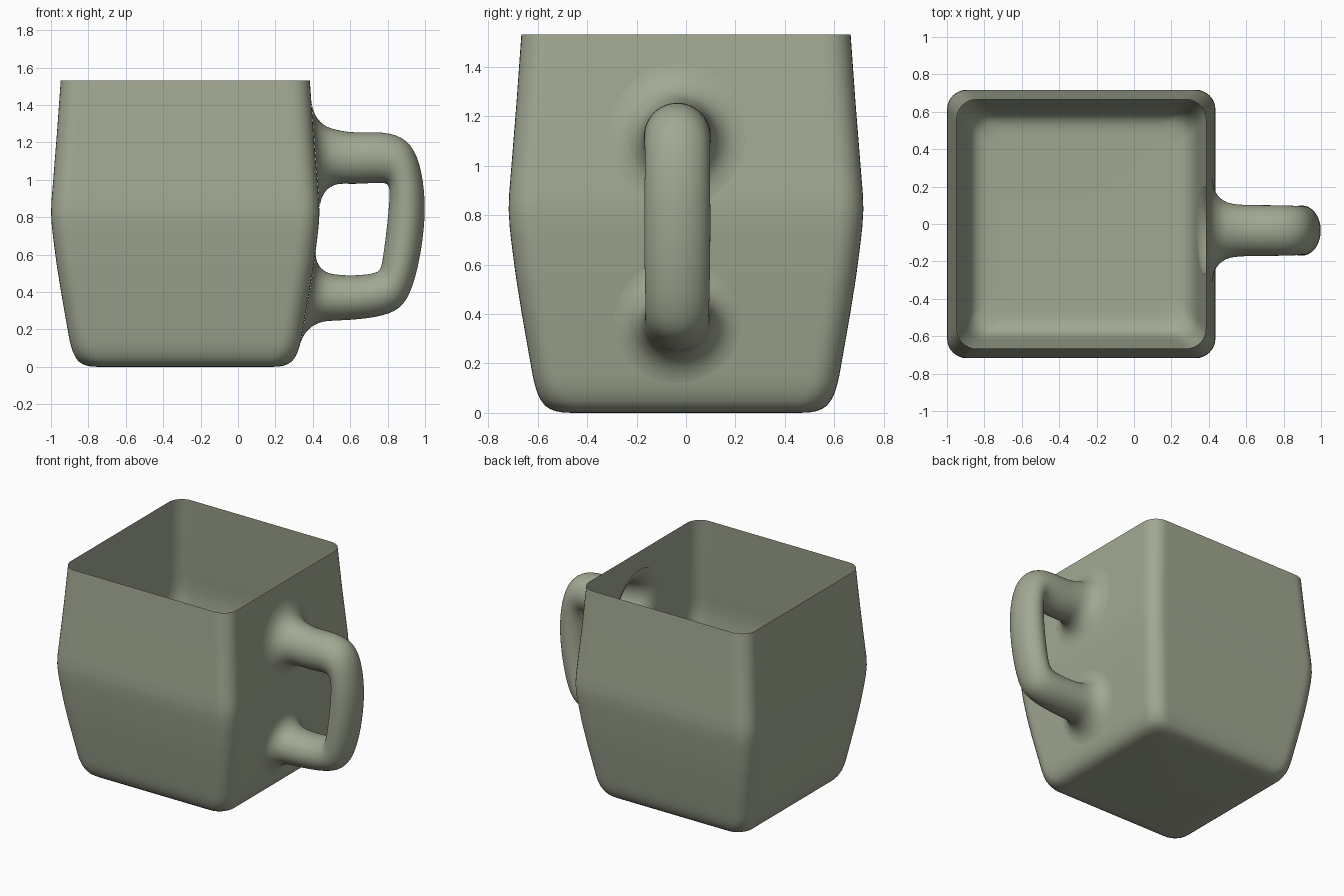
import bpy, bmesh, math

if "Cube" in bpy.data.objects:
    bpy.data.objects.remove(bpy.data.objects["Cube"])

CX, CY = -0.282, -0.035           # body centre in x, handle centre in y
# body profile: (height, half width)
PROFILE = [(0, .46), (.002, .50), (.007, .528), (.016, .551), (.03, .571), (.05, .586),
           (.08, .601), (.115, .612), (.15, .62), (.28, .643),
           (.4, .664), (.55, .688), (.68, .705), (.75, .713), (.82, .7175), (.89, .715),
           (1.0, .706), (1.25, .686), (1.53, .666)]
# handle roots: (centre z, flare radius z, flare radius y)
ROOTS = [(1.125, .29, .28), (.37, .25, .26)]

clay = bpy.data.materials.new("grey_green_clay")
clay.diffuse_color = (.36, .395, .29, 1)
clay.use_nodes = True
clay.node_tree.nodes["Principled BSDF"].inputs["Base Color"].default_value = clay.diffuse_color


def half_width(z):
    for (z0, h0), (z1, h1) in zip(PROFILE, PROFILE[1:]):
        if z <= z1:
            return h0 + (h1 - h0) * (z - z0) / (z1 - z0)
    return PROFILE[-1][1]


def wall(z):
    return CX + half_width(z)


def square_ring(h, r=.105, n=40, c=8):
    """Rounded square, counter-clockwise."""
    s, pts = h - r, []
    side = [(h, -s + 2 * s * i / n) for i in range(n)]
    side += [(s + r * math.cos(a), s + r * math.sin(a))
             for a in (math.pi / 2 * i / c for i in range(c))]
    for ca, sa in [(1, 0), (0, 1), (-1, 0), (0, -1)]:
        pts += [(x * ca - y * sa, x * sa + y * ca) for x, y in side]
    return pts


def loft(bm, rings):
    rows = [[bm.verts.new(p) for p in ring] for ring in rings]
    for a, b in zip(rows, rows[1:]):
        for i in range(len(a)):
            j = (i + 1) % len(a)
            bm.faces.new((a[i], a[j], b[j], b[i]))
    return rows


def finish(bm, name):
    me = bpy.data.meshes.new(name)
    bm.to_mesh(me)
    bm.free()
    ob = bpy.data.objects.new(name, me)
    bpy.context.collection.objects.link(ob)
    me.materials.append(clay)
    for p in me.polygons:
        p.use_smooth = True
    return ob


# Cup body: thin open shell with a bulging, rounded-square section
levels = [z for z, _ in PROFILE[:7]] + [.115 + 1.415 * i / 40 for i in range(41)]
bm = bmesh.new()
rows = loft(bm, [[(CX + x, y, z) for x, y in square_ring(half_width(z))] for z in levels])
bm.faces.new(rows[0][::-1])


def root_distance(p, root, k=.9):
    cz, rz, ry = root
    return math.hypot((p.y - CY) / (ry * k), (p.z - cz) / (rz * k))


# Openings where the hollow handle meets the wall
doomed = [f for f in bm.faces if f.calc_center_median().x > .25 and len(f.verts) == 4
          and min(root_distance(f.calc_center_median(), r) for r in ROOTS) < 1]
bmesh.ops.delete(bm, geom=doomed, context='FACES')
for v in bm.verts:
    if v.is_boundary and v.co.z < 1.5:
        root = min(ROOTS, key=lambda r: root_distance(v.co, r))
        d = root_distance(v.co, root)
        v.co.y = CY + (v.co.y - CY) / d
        v.co.z = root[0] + (v.co.z - root[0]) / d
        v.co.x = wall(v.co.z)
finish(bm, "cup_body")

# Handle: flared root, looped grip, flared root, swept as one tube
SEG = 24
ANG = [2 * math.pi * i / SEG for i in range(SEG)]
FLARE = [(.001, 1), (.003, .86), (.009, .68), (.022, .46), (.045, .27), (.075, .12), (.12, .03)]


def flare(root, tube, sign):
    """Rings from the wall to the tube; sign -1 starts at the tube's underside."""
    cz, rz, ry = root
    rings = []
    for d, f in FLARE:
        rad_z, rad_y = tube + (rz - tube) * f, .137 + (ry - .137) * f
        ring = []
        for a in ANG:
            z = cz + sign * rad_z * math.cos(a)
            ring.append((wall(z) + d, CY + rad_y * math.sin(a), z))
        rings.append(ring)
    return rings


# grip sections: inner x, z then outer x, z, and half depth in y
GRIP = [(.62, .975, .62, 1.25, .137), (.76, .985, .785, 1.262, .137),
        (.805, .98, .91, 1.22, .134), (.812, .93, .975, 1.10, .132),
        (.805, .84, 1.006, .89, .135), (.79, .70, .992, .69, .135),
        (.775, .59, .958, .50, .133), (.765, .53, .905, .345, .13),
        (.745, .50, .82, .278, .13), (.62, .488, .64, .25, .135)]
rings = flare(ROOTS[0], .14, -1)
for xi, zi, xo, zo, w in GRIP:
    rings.append([((xi + xo) / 2 + (xi - xo) / 2 * math.cos(a),
                   CY + w * math.sin(a),
                   (zi + zo) / 2 + (zi - zo) / 2 * math.cos(a)) for a in ANG])
rings += flare(ROOTS[1], .12, 1)[::-1]
bm = bmesh.new()
loft(bm, rings)
bmesh.ops.recalc_face_normals(bm, faces=bm.faces)
handle = finish(bm, "handle")
sub = handle.modifiers.new("smooth", 'SUBSURF')
sub.levels = sub.render_levels = 2
